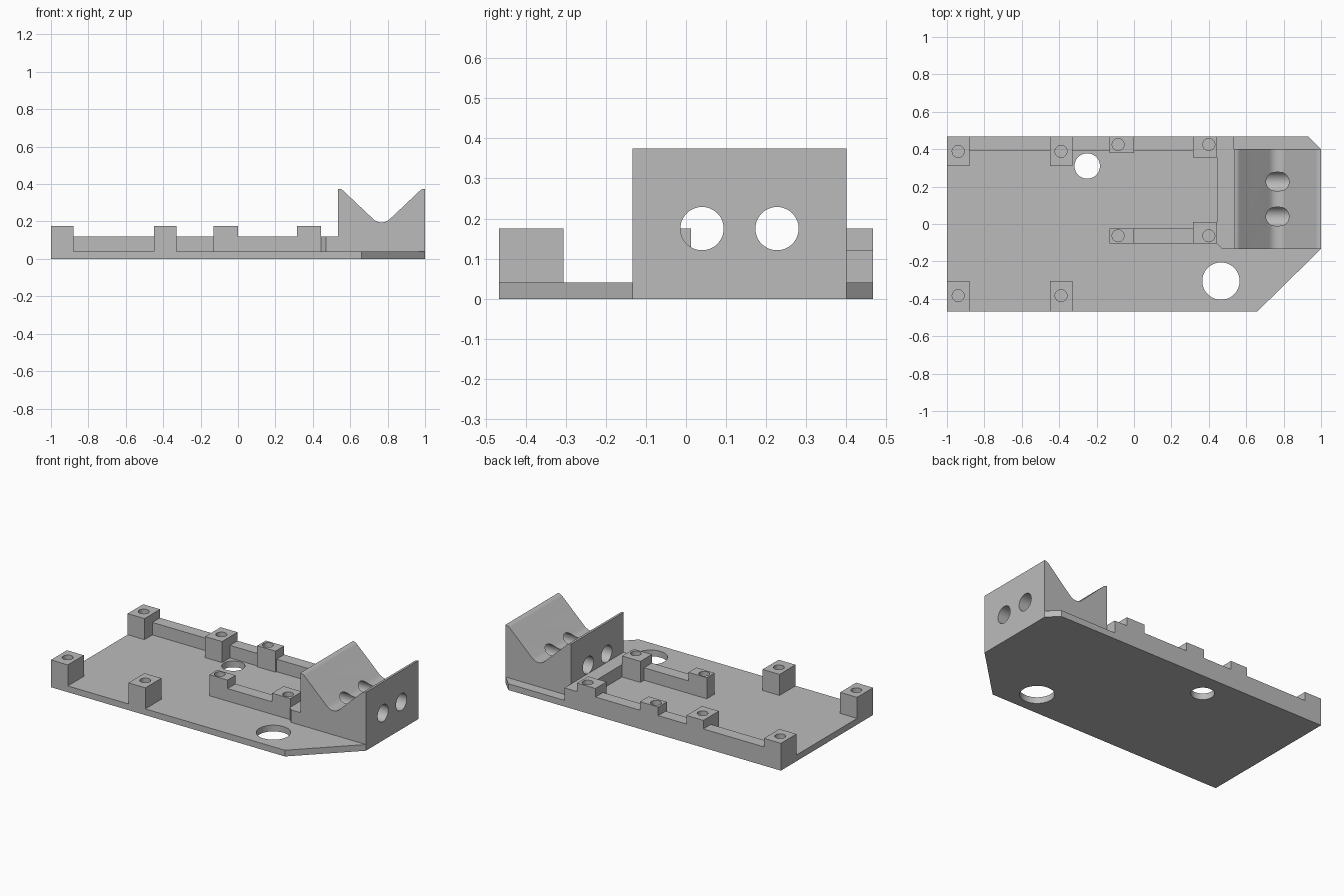
import bpy
from math import sin, cos, pi, radians
from mathutils import Matrix

cube = bpy.data.objects.get("Cube")
if cube:
    bpy.data.objects.remove(cube, do_unlink=True)

# Single grey plastic material
GREY = (0.5, 0.5, 0.5, 1)
mat = bpy.data.materials.new("grey plastic")
mat.use_nodes = True
mat.diffuse_color = GREY
mat.node_tree.nodes["Principled BSDF"].inputs["Base Color"].default_value = GREY

BASE, RAIL, POST, TOP = 0.04, 0.12, 0.175, 0.375
FRONT, BACK = -0.467, 0.467


def prism(name, outline, low, high, matrix=None):
    """Extrude a counter-clockwise outline from low to high."""
    n = len(outline)
    verts = [(a, b, h) for h in (low, high) for a, b in outline]
    faces = [list(range(n))[::-1], list(range(n, 2 * n))]
    faces += [(i, (i + 1) % n, n + (i + 1) % n, n + i) for i in range(n)]
    mesh = bpy.data.meshes.new(name)
    mesh.from_pydata(verts, [], faces)
    if matrix:
        mesh.transform(matrix)
    mesh.materials.append(mat)
    obj = bpy.data.objects.new(name, mesh)
    bpy.context.collection.objects.link(obj)
    return obj


def box(name, x0, x1, y0, y1, top):
    return prism(name, [(x0, y0), (x1, y0), (x1, y1), (x0, y1)], BASE, top)


def arc(cx, cy, r, start, end, steps=10):
    angles = [radians(start + (end - start) * i / steps) for i in range(steps + 1)]
    return [(cx + r * cos(a), cy + r * sin(a)) for a in angles]


def drill(obj, a, b, r, low, high, matrix=None):
    """Cut a round hole and bake the result into the mesh."""
    cutter = prism("cutter", arc(a, b, r, 0, 360, 48)[:-1], low, high, matrix)
    mod = obj.modifiers.new("hole", "BOOLEAN")
    mod.operation, mod.solver, mod.object = "DIFFERENCE", "EXACT", cutter
    deps = bpy.context.evaluated_depsgraph_get()
    mesh = bpy.data.meshes.new_from_object(obj.evaluated_get(deps))
    obj.modifiers.clear()
    obj.data = mesh
    bpy.data.objects.remove(cutter, do_unlink=True)


def smooth(obj):
    bpy.ops.object.select_all(action="DESELECT")
    obj.select_set(True)
    bpy.context.view_layer.objects.active = obj
    bpy.ops.object.shade_smooth_by_angle(angle=radians(30))


# Base plate with clipped corners and two through holes
plate = prism("base_plate", [(-1, FRONT), (0.66, FRONT), (1, -0.133), (1, 0.4),
                             (0.933, BACK), (-1, BACK)], 0, BASE)
drill(plate, 0.465, -0.305, 0.1, -0.1, 0.1)
drill(plate, -0.25, 0.31, 0.068, -0.1, 0.1)
smooth(plate)

# Screw posts: x range, y range, hole centre
posts = []
for label, x0 in (("outer", -1), ("inner", -0.45)):
    hx = x0 + 0.06
    posts.append(("back_" + label, x0, x0 + 0.12, 0.31, BACK, hx, 0.388))
    posts.append(("front_" + label, x0, x0 + 0.12, FRONT, -0.305, hx, -0.383))
posts += [
    ("back_middle", -0.13, 0, 0.38, BACK, -0.085, 0.425),
    ("back_end", 0.315, 0.445, 0.355, BACK, 0.4, 0.425),
    ("centre_middle", -0.13, 0, -0.105, -0.025, -0.085, -0.063),
    ("centre_end", 0.315, 0.445, -0.105, 0.012, 0.4, -0.063),
]
for label, x0, x1, y0, y1, hx, hy in posts:
    post = box(label + "_post", x0, x1, y0, y1, POST)
    drill(post, hx, hy, 0.032, BASE + 0.02, 0.3)
    smooth(post)

# Low rails that join the posts
for i, (x0, x1) in enumerate([(-0.88, -0.45), (-0.33, -0.13), (0, 0.315)]):
    box(f"back_rail_{i + 1}", x0, x1, 0.39, BACK, RAIL)
box("centre_rail", 0, 0.315, -0.105, -0.025, RAIL)

# Cross bar against the cradle, with one clipped corner
prism("cross_bar", [(0.47, -0.133), (0.535, -0.133), (0.535, BACK),
                    (0.445, BACK), (0.445, -0.108)], BASE, RAIL)

# Cradle block: rounded V profile in x and z, extruded along y
left, right, mid = 0.535, 1.0, 0.7675
profile = [(left, BASE), (right, BASE)]
profile += arc(right, TOP - 0.042, 0.042, 90, 135)
profile += arc(mid, 0.195 + 0.064, 0.064, -45, -135)
profile += arc(left, TOP - 0.042, 0.042, 45, 90)
stand_up = Matrix.Rotation(pi / 2, 4, "X")
cradle = prism("cradle_block", profile, -0.4, 0.133, stand_up)

# Two strap holes running along x
along_x = Matrix(((0, 0, 1, 0), (1, 0, 0, 0), (0, 1, 0, 0), (0, 0, 0, 1)))
for y in (0.04, 0.227):
    drill(cradle, y, 0.175, 0.054, 0.4, 1.1, along_x)
smooth(cradle)
